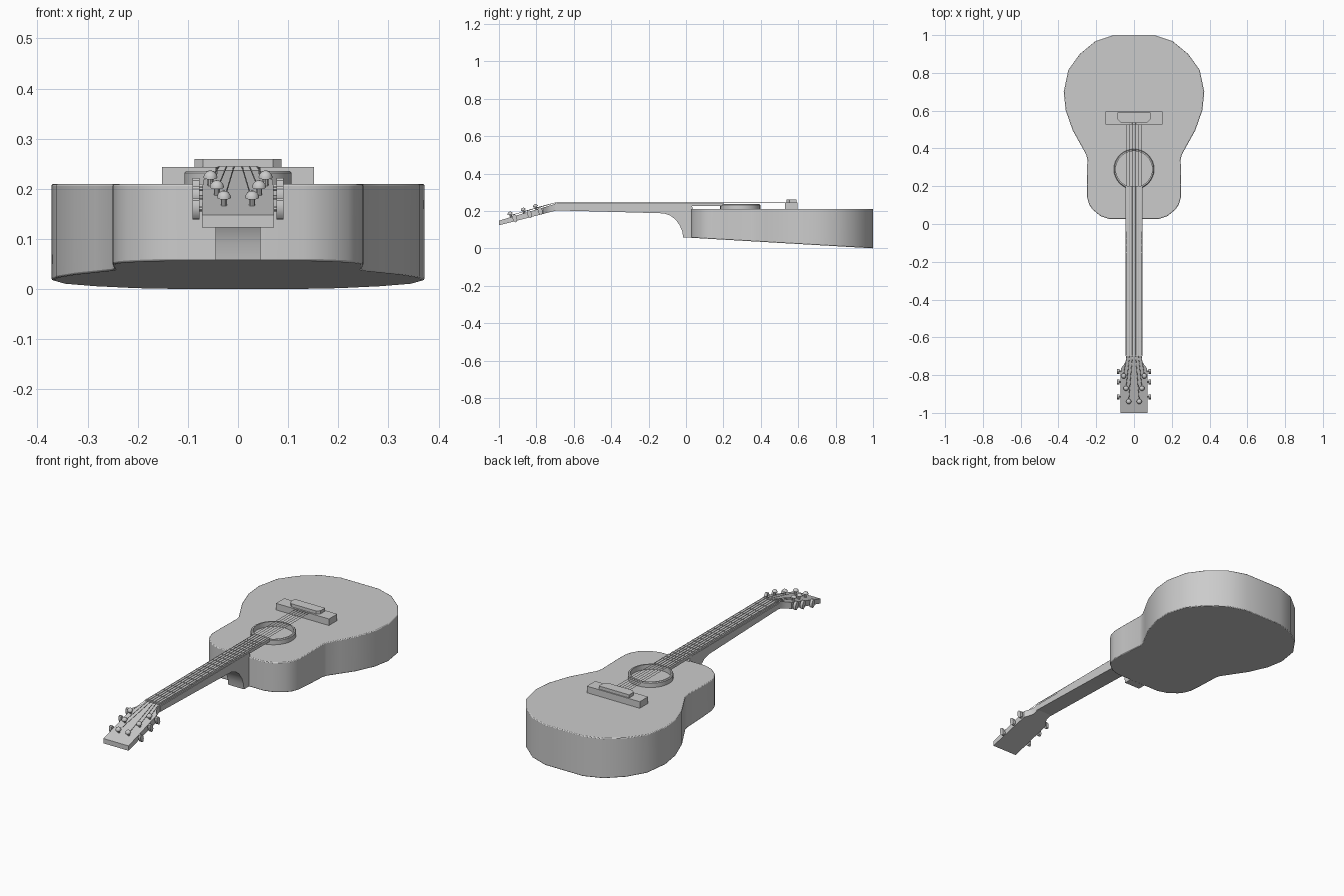
import bpy, bmesh, math
from mathutils import Vector, Matrix

if "Cube" in bpy.data.objects:
    bpy.data.objects.remove(bpy.data.objects["Cube"])


def make(name, bm, smooth=True):
    bmesh.ops.recalc_face_normals(bm, faces=bm.faces)
    me = bpy.data.meshes.new(name)
    bm.to_mesh(me)
    bm.free()
    ob = bpy.data.objects.new(name, me)
    bpy.context.collection.objects.link(ob)
    if smooth:
        bpy.ops.object.select_all(action='DESELECT')
        bpy.context.view_layer.objects.active = ob
        ob.select_set(True)
        bpy.ops.object.shade_smooth_by_angle(angle=math.radians(35))
    return ob


def bridge_loops(name, a, b):
    """Closed solid between two matching loops of 3D points."""
    bm = bmesh.new()
    va = [bm.verts.new(p) for p in a]
    vb = [bm.verts.new(p) for p in b]
    n = len(va)
    bm.faces.new(va)
    bm.faces.new(vb[::-1])
    for i in range(n):
        j = (i + 1) % n
        bm.faces.new((va[i], vb[i], vb[j], va[j]))
    return make(name, bm)


def slab(name, half, top, bottom):
    """Mirrored plan outline between two height functions of y."""
    loop = half + [(-x, y) for x, y in reversed(half)]
    return bridge_loops(name, [(x, y, top(y)) for x, y in loop],
                        [(x, y, bottom(y)) for x, y in loop])


def box(name, lo, hi):
    return slab_box(name, lo, hi)


def slab_box(name, lo, hi):
    c = [(lo[0], lo[1]), (hi[0], lo[1]), (hi[0], hi[1]), (lo[0], hi[1])]
    return bridge_loops(name, [(x, y, lo[2]) for x, y in c], [(x, y, hi[2]) for x, y in c])


def flat(z):
    return lambda y: z


# Body: waisted outline, flat top, sloping back
half_body = [(.108, 1), (.204, .968), (.287, .90), (.348, .815), (.372, .70), (.362, .603),
             (.325, .497), (.285, .425), (.252, .365), (.247, .34), (.25, .21), (.249, .143),
             (.238, .105), (.22, .077), (.177, .042), (.13, .026)]
body = slab("body", half_body, flat(.21), lambda y: .058 * (1 - y))
bev = body.modifiers.new("edge", 'BEVEL')
bev.width, bev.segments, bev.limit_method = .004, 2, 'ANGLE'
bev.angle_limit = math.radians(50)

# Raised ring round the sound hole
bm = bmesh.new()
n = 32
rings = []
for r, z in ((.107, .205), (.107, .232), (.103, .236), (.096, .236), (.096, .205)):
    rings.append([bm.verts.new((r * math.cos(2 * math.pi * i / n),
                                .29 + r * math.sin(2 * math.pi * i / n), z)) for i in range(n)])
for k in range(5):
    a, b = rings[k], rings[(k + 1) % 5]
    for i in range(n):
        j = (i + 1) % n
        bm.faces.new((a[i], a[j], b[j], b[i]))
make("sound_hole_ring", bm)

# Bridge and saddle
box("bridge", (-.152, .528, .208), (.152, .596, .244))
slab("saddle", [(.087, .59), (.087, .553), (.07, .538)], flat(.26), flat(.243))

# Neck with curved heel, drawn as a side profile
profile = [(-.70, .231), (-.70, .203), (-.40, .195), (-.12, .187), (-.085, .176), (-.055, .153),
           (-.033, .122), (-.02, .09), (-.015, .058), (.04, .058), (.04, .20), (.03, .231)]
bridge_loops("neck", [(-.045, y, z) for y, z in profile], [(.045, y, z) for y, z in profile])

# Fretboard and frets
slab("fretboard", [(.045, .2), (.04, -.695)], flat(.241), flat(.225))
for i in range(1, 20):
    y = -.69 + 1.23 * (1 - 2 ** (-i / 12))
    w = .042 + .003 * (y + .69) / .9
    box(f"fret_{i}", (-w, y - .002, .24), (w, y + .002, .2425))
box("nut", (-.041, -.70, .225), (.041, -.69, .2445))

# Headstock, tilted back
SLOPE = .297


def head_top(y):
    return .24 + SLOPE * (y + .69)


slab("headstock", [(.041, -.69), (.042, -.725), (.054, -.745), (.07, -.765), (.072, -1)],
     head_top, lambda y: head_top(y) - .025 - .012 * (y + 1) / .31)

# Tuning pegs: post with domed head, shaft and side knob
tilt = Matrix.Rotation(math.atan(SLOPE), 4, 'X')
pegs = [(.055, -.80, -.78), (.042, -.865, -.837), (.028, -.935, -.915)]
for side, s in (("left", -1), ("right", 1)):
    for k, (x, y, ky) in enumerate(pegs):
        bm = bmesh.new()
        bmesh.ops.create_cone(bm, cap_ends=True, segments=10, radius1=.006, radius2=.006, depth=.024,
                              matrix=Matrix.Translation((0, 0, .008)))
        dome = bmesh.ops.create_uvsphere(bm, u_segments=12, v_segments=8, radius=.014)['verts']
        cut = bmesh.ops.bisect_plane(
            bm, geom=dome + list({e for v in dome for e in v.link_edges})
            + list({f for v in dome for f in v.link_faces}),
            plane_co=(0, 0, 0), plane_no=(0, 0, -1), clear_outer=True)
        rim = [e for e in cut['geom_cut'] if isinstance(e, bmesh.types.BMEdge)]
        bmesh.ops.holes_fill(bm, edges=rim)
        for v in dome:
            if v.is_valid:
                v.co.z += .016
        for e in rim:
            for v in e.verts:
                if v.co.z < .01:
                    v.co.z = .016
        bmesh.ops.transform(bm, matrix=Matrix.Translation((s * x, y, head_top(y))) @ tilt, verts=bm.verts)
        make(f"{side}_peg_{k}", bm)

        bm = bmesh.new()
        bmesh.ops.create_cone(bm, cap_ends=True, segments=8, radius1=.005, radius2=.005, depth=.03,
                              matrix=Matrix.Translation((-.012, 0, 0)) @ Matrix.Rotation(math.pi / 2, 4, 'Y'))
        bmesh.ops.create_cone(bm, cap_ends=True, segments=12, radius1=1, radius2=1, depth=1,
                              matrix=Matrix.Translation((.004, 0, 0)) @ Matrix.Diagonal((.014, .012, .022, 1))
                              @ Matrix.Rotation(math.pi / 2, 4, 'Y'))
        m = Matrix.Translation((s * .08, ky, head_top(ky) - .013)) @ tilt @ Matrix.Diagonal((s, 1, 1, 1))
        bmesh.ops.transform(bm, matrix=m, verts=bm.verts)
        make(f"{side}_tuner_knob_{k}", bm)

        # String from the bridge over the nut to its peg
        sx = s * (.038, .023, .008)[k]
        cu = bpy.data.curves.new(f"{side}_string_{k}", 'CURVE')
        cu.dimensions, cu.bevel_depth, cu.bevel_resolution = '3D', .0013, 0
        cu.use_fill_caps = True
        sp = cu.splines.new('POLY')
        path = [(sx, .535, .2445), (sx, -.695, .2445), (s * x, y, head_top(y) + .01)]
        sp.points.add(len(path) - 1)
        for p, co in zip(sp.points, path):
            p.co = (*co, 1)
        bpy.context.collection.objects.link(bpy.data.objects.new(cu.name, cu))
